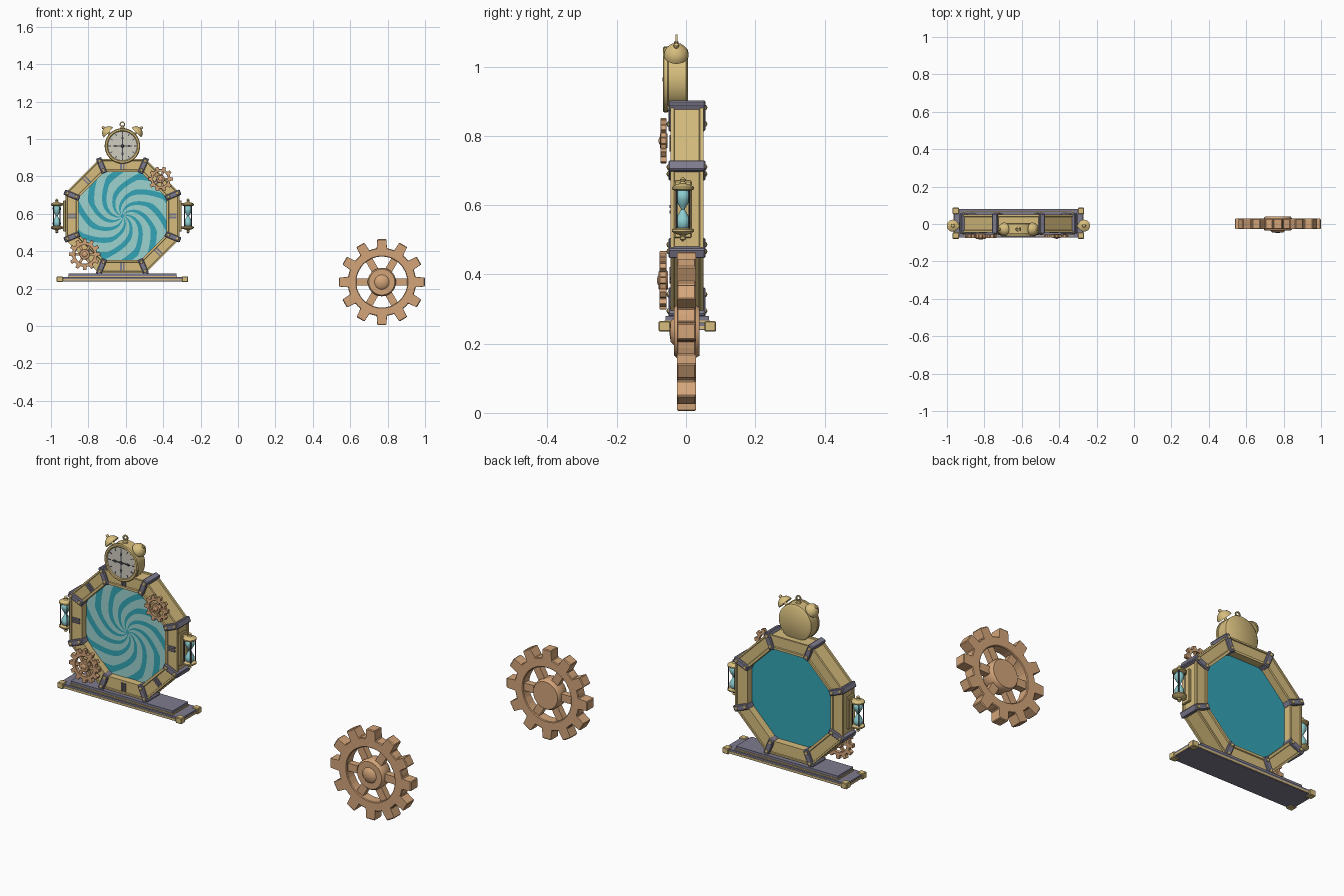
import bpy, bmesh, math
from mathutils import Vector, Matrix

if "Cube" in bpy.data.objects:
    bpy.data.objects.remove(bpy.data.objects["Cube"])

def srgb(r, g, b):
    return tuple(((c / 255 + 0.055) / 1.055) ** 2.4 for c in (r, g, b)) + (1,)

def mat(name, *c):
    m = bpy.data.materials.new(name)
    m.diffuse_color = srgb(*c)
    m.use_nodes = True
    m.node_tree.nodes["Principled BSDF"].inputs["Base Color"].default_value = m.diffuse_color
    return m

GOLD = mat("brass", 215, 190, 126)
GREY = mat("iron", 126, 123, 142)
COPPER = mat("copper", 212, 165, 122)
TEAL = mat("deep teal", 52, 165, 182)
PALE = mat("pale teal", 156, 212, 208)
FACE = mat("clock face", 208, 205, 192)
DARK = mat("dark metal", 72, 72, 84)
GLASS = mat("glass", 140, 205, 208)
CX, CZ = -0.618, 0.588          # portal centre
INNER, OUTER = 0.235, 0.304     # frame apothems

def finish(bm, name, m, smooth=False, bevel=0):
    bmesh.ops.recalc_face_normals(bm, faces=bm.faces)
    me = bpy.data.meshes.new(name)
    bm.to_mesh(me)
    bm.free()
    ob = bpy.data.objects.new(name, me)
    bpy.context.collection.objects.link(ob)
    me.materials.append(m)
    if bevel:
        b = ob.modifiers.new("bevel", 'BEVEL')
        b.width, b.segments = bevel, 1
    if smooth:
        bpy.context.view_layer.objects.active = ob
        ob.select_set(True)
        bpy.ops.object.shade_smooth_by_angle(angle=math.radians(40))
        ob.select_set(False)
    return ob

def box(name, m, c, s, angle=0, pivot=None, bevel=0):
    """Box of size s at c, turned by angle in the front plane about pivot."""
    bm = bmesh.new()
    bmesh.ops.create_cube(bm, size=1)
    bm.transform(Matrix.Translation(c) @ Matrix.Diagonal((*s, 1)))
    p = Vector(pivot or c)
    bm.transform(Matrix.Translation(p) @ Matrix.Rotation(-angle, 4, 'Y') @ Matrix.Translation(-p))
    return finish(bm, name, m, bevel=bevel)

def lathe(name, m, profile, at, axis=(0, 0, 1), n=24):
    """Revolve (radius, height) points around an axis."""
    bm = bmesh.new()
    vs = [bm.verts.new((r, 0, h)) for r, h in profile]
    es = [bm.edges.new(p) for p in zip(vs, vs[1:])]
    bmesh.ops.spin(bm, geom=vs + es, cent=(0, 0, 0), axis=(0, 0, 1), angle=math.tau, steps=n)
    bmesh.ops.remove_doubles(bm, verts=bm.verts, dist=1e-5)
    rot = Vector((0, 0, 1)).rotation_difference(Vector(axis)).to_matrix().to_4x4()
    bm.transform(Matrix.Translation(at) @ rot)
    return finish(bm, name, m, smooth=True)

def band(name, m, outer, inner, y0, y1, bevel=0, smooth=False):
    """Closed ring between two outlines of (x, z) points."""
    bm = bmesh.new()
    loops = [[bm.verts.new((x, y, z)) for x, z in o]
             for o, y in ((outer, y0), (outer, y1), (inner, y1), (inner, y0))]
    n = len(outer)
    for k in range(4):
        a, b = loops[k], loops[(k + 1) % 4]
        for i in range(n):
            j = (i + 1) % n
            bm.faces.new((a[i], a[j], b[j], b[i]))
    return finish(bm, name, m, smooth, bevel)

def polar(cx, cz, r, a):
    return cx + r * math.cos(a), cz + r * math.sin(a)

def gear(name, x, y, z, r, thick, teeth=12, spokes=6):
    outer, inner = [], []
    for i in range(teeth):
        a = math.tau * i / teeth
        step = math.tau / teeth
        for f, k in ((-0.29, 0.79), (-0.2, 1), (0.2, 1), (0.29, 0.79), (0.5, 0.79)):
            outer.append(polar(x, z, r * k, a + f * step))
            inner.append(polar(x, z, r * 0.59, a + f * step))
    band(name + "_rim", COPPER, outer, inner, y - thick / 2, y + thick / 2, bevel=r * 0.015)
    for i in range(spokes):
        box(name + "_spoke", COPPER, (x + r * 0.43, y, z), (r * 0.4, thick * 0.6, r * 0.17),
            math.tau * i / spokes, (x, y, z))
    h = thick / 2
    lathe(name + "_hub", COPPER, [(0, -h * 1.4), (r * .3, -h * 1.4), (r * .33, -h), (r * .33, h),
          (r * .3, h * 1.3), (r * .17, h * 1.3), (r * .13, h * 1.65), (0, h * 1.8)], (x, y, z), (0, -1, 0))

gear("large_gear", 0.769, 0.001, 0.235, 0.231, 0.055)
gear("lower_gear", -0.82, -0.066, 0.383, 0.085, 0.02)
gear("upper_gear", -0.414, -0.065, 0.786, 0.067, 0.016, 10, 5)

# Octagonal frame: eight panelled beams, clasps and corner braces
def beam(angle):
    bm = bmesh.new()
    t = math.tan(math.pi / 8)
    vs = [bm.verts.new((r, y, s * r * t)) for y in (-0.045, 0.05)
          for r, s in ((INNER, -1), (OUTER, -1), (OUTER, 1), (INNER, 1))]
    for q in ((0, 1, 2, 3), (4, 5, 6, 7), (0, 1, 5, 4), (1, 2, 6, 5), (2, 3, 7, 6), (3, 0, 4, 7)):
        bm.faces.new([vs[i] for i in q])
    bmesh.ops.recalc_face_normals(bm, faces=bm.faces)
    panels = [f for f in bm.faces if abs(f.normal.y) > 0.9 or f.normal.x > 0.9]
    bmesh.ops.inset_individual(bm, faces=panels, thickness=0.014, depth=0)
    bmesh.ops.inset_individual(bm, faces=panels, thickness=0.003, depth=-0.005)
    bm.transform(Matrix.Translation((CX, 0, CZ)) @ Matrix.Rotation(-angle, 4, 'Y'))
    finish(bm, "frame_beam", GOLD)

mid = (INNER + OUTER) / 2
for i in range(8):
    a = i * math.pi / 4
    beam(a)
    for dz in (-0.008, 0.008):
        box("beam_clasp", GREY, (CX + mid, -0.043, CZ + dz), (0.042, 0.008, 0.009), a, (CX, 0, CZ))
    b = a + math.pi / 8
    r0, r1 = INNER / math.cos(math.pi / 8) - 0.006, OUTER / math.cos(math.pi / 8) + 0.007
    box("corner_brace", GREY, (CX + (r0 + r1) / 2, 0.0025, CZ), (r1 - r0, 0.107, 0.03),
        b, (CX, 0, CZ), bevel=0.004)
    for r in (r0 + 0.018, r1 - 0.018):
        x, z = polar(CX, CZ, r, b)
        for y, s in ((-0.05, -1), (0.055, 1)):
            lathe("brace_bolt", GOLD, [(0.009, 0), (0.007, 0.004), (0, 0.007)], (x, y, z), (0, s, 0), 10)

# Portal: deep teal slab with pale spiral arms in front
def edge(a):
    return (INNER + 0.003) / math.cos((a + math.pi / 8) % (math.pi / 4) - math.pi / 8)

bm = bmesh.new()
ring = [polar(CX, CZ, edge(a), a) for a in (math.pi / 8 + k * math.pi / 4 for k in range(8))]
slab = [[bm.verts.new((x, y, z)) for x, z in ring] for y in (-0.008, 0.012)]
for s in slab:
    bm.faces.new(s)
for i in range(8):
    j = (i + 1) % 8
    bm.faces.new((slab[0][i], slab[0][j], slab[1][j], slab[1][i]))
finish(bm, "portal_slab", TEAL)

bm = bmesh.new()
ARMS, STEPS, ACROSS = 10, 28, 4
for k in range(ARMS):
    rows = []
    for s in range(STEPS + 1):
        t = 0.04 + 0.96 * s / STEPS
        row = []
        for w in range(ACROSS + 1):
            a = math.tau * (k + 0.6 * w / ACROSS) / ARMS - 2.0 * t ** 0.8
            x, z = polar(CX, CZ, t * ((1 - t) * INNER + t * edge(a)), a)
            row.append(bm.verts.new((x, -0.011, z)))
        rows.append(row)
    for p, q in zip(rows, rows[1:]):
        for w in range(ACROSS):
            bm.faces.new((p[w], p[w + 1], q[w + 1], q[w]))
finish(bm, "portal_spiral", PALE)

# Stepped base
box("base_plate", GREY, (CX, 0.004, 0.25), (0.69, 0.15, 0.022))
box("base_trim", GOLD, (CX, 0.004, 0.247), (0.694, 0.154, 0.009))
box("base_step", GREY, (CX, 0.004, 0.27), (0.577, 0.125, 0.02))
box("step_trim", GOLD, (CX, 0.004, 0.264), (0.583, 0.131, 0.006))
for x in (-0.335, 0.335):
    for y in (-0.062, 0.07):
        box("base_corner", GOLD, (CX + x, y, 0.25), (0.034, 0.034, 0.03), bevel=0.003)

# Alarm clock
KZ, KY = 0.963, -0.03
lathe("clock_body", GOLD, [(0, -0.036), (0.084, -0.036), (0.092, -0.03), (0.092, 0.024),
      (0.086, 0.03), (0, 0.03)], (CX, KY, KZ), (0, -1, 0), 40)
circle = lambda r: [polar(CX, KZ, r, math.tau * i / 40) for i in range(40)]
band("clock_rim", GOLD, circle(0.095), circle(0.078), -0.067, -0.05, bevel=0.004, smooth=True)
lathe("clock_face", FACE, [(0.08, 0), (0.08, 0.002), (0, 0.002)], (CX, -0.06, KZ), (0, -1, 0), 40)
for i in range(12):
    box("hour_mark", DARK, (CX + 0.068, -0.062, KZ), (0.012, 0.003, 0.004),
        i * math.pi / 6, (CX, 0, KZ))
for i, l in enumerate((0.05, 0.058, 0.05, 0.058)):
    box("clock_hand", DARK, (CX + l / 2, -0.063, KZ), (l, 0.004, 0.005), i * math.pi / 2, (CX, 0, KZ))
    box("hand_tip", DARK, (CX + l * 0.72, -0.063, KZ), (0.011, 0.004, 0.011), i * math.pi / 2 , (CX, 0, KZ))
lathe("hand_pin", DARK, [(0.009, 0), (0.007, 0.005), (0, 0.006)], (CX, -0.062, KZ), (0, -1, 0), 12)
for s in (-1, 1):
    d = Vector((s, 0, 0.95)).normalized()
    base = Vector((CX, -0.028, KZ)) + d * 0.103
    lathe("bell_stem", GOLD, [(0.007, -0.015), (0.007, 0.01)], base, d, 10)
    lathe("bell", GOLD, [(0, 0.004), (0.033, 0), (0.036, 0), (0.034, 0.01), (0.026, 0.023), (0.012, 0.031),
          (0.006, 0.033), (0.008, 0.039), (0.006, 0.044), (0, 0.046)], base, d)
lathe("handle_post", GOLD, [(0.014, 0), (0.012, 0.01), (0.006, 0.014), (0.006, 0.022)], (CX, -0.028, 1.05), n=12)
lp = lambda r: [polar(CX, 1.078, r, math.tau * i / 20) for i in range(20)]
band("handle_ring", GOLD, lp(0.015), lp(0.009), -0.031, -0.025)

# Hourglasses on both sides
for s in (-1, 1):
    x, y, z = CX + s * 0.351, -0.009, 0.588
    box("hourglass_mount", GOLD, (CX + s * 0.31, y, z), (0.014, 0.05, 0.165), bevel=0.003)
    for e in (-1, 1):
        box("hourglass_arm", GOLD, (CX + s * 0.325, y, z + e * 0.063), (0.04, 0.02, 0.012))
        lathe("hourglass_cap", GOLD, [(0, .054), (.024, .054), (.032, .058), (.032, .064), (.024, .07),
              (.01, .074), (.006, .08), (.009, .086), (0, .094)], (x, y, z), (0, 0, e))
    lathe("hourglass_bulbs", GLASS, [(.014, -.056), (.022, -.045), (.021, -.028), (.012, -.012), (.005, 0),
          (.012, .012), (.021, .028), (.022, .045), (.014, .056)], (x, y, z))
    for k in range(4):
        px, py = polar(x, y, 0.026, math.pi / 4 + k * math.pi / 2)
        lathe("hourglass_post", DARK, [(0.0025, -0.056), (0.0025, 0.056)], (px, py, z), n=8)
